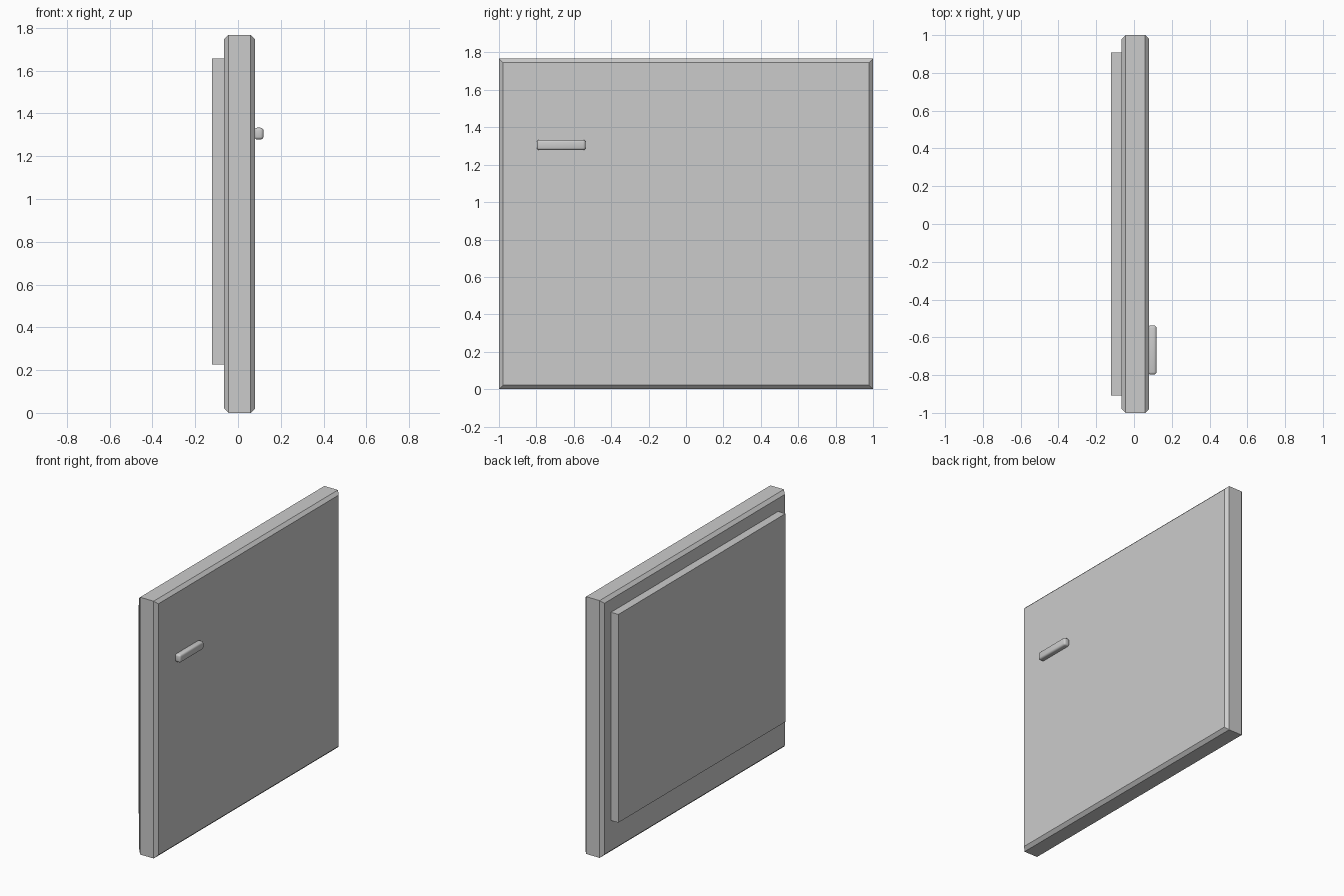
import bpy, bmesh

if "Cube" in bpy.data.objects:
    bpy.data.objects.remove(bpy.data.objects["Cube"])


def box(name, x, y, z, bevel=0.0, segments=1, pick=lambda e: True):
    """Box from (min, max) ranges, with the picked edges bevelled."""
    bm = bmesh.new()
    bmesh.ops.create_cube(bm, size=1)
    for v in bm.verts:
        v.co = [r[0] if c < 0 else r[1] for c, r in zip(v.co, (x, y, z))]
    if bevel:
        edges = [e for e in bm.edges if pick(e)]
        bmesh.ops.bevel(bm, geom=edges, offset=bevel, segments=segments,
                        profile=0.5, affect='EDGES')
    bmesh.ops.recalc_face_normals(bm, faces=bm.faces)
    mesh = bpy.data.meshes.new(name)
    bm.to_mesh(mesh)
    bm.free()
    obj = bpy.data.objects.new(name, mesh)
    bpy.context.collection.objects.link(obj)
    return obj


def face_rim(edge):
    """Edges around the two large faces, not the thickness edges."""
    a, b = edge.verts
    return abs(a.co.x - b.co.x) < 1e-5


# Door slab, chamfered around its two large faces
box("door_panel", (-0.065, 0.08), (-1, 1), (0, 1.767), 0.021, 1, face_rim)

# Raised inner lining on the back
box("inner_lining", (-0.121, -0.06), (-0.907, 0.907), (0.227, 1.657))

# Small rounded pull handle on the outside
handle = box("handle", (0.076, 0.119), (-0.797, -0.537), (1.278, 1.333), 0.013, 3)
bpy.context.view_layer.objects.active = handle
handle.select_set(True)
bpy.ops.object.shade_smooth_by_angle()
